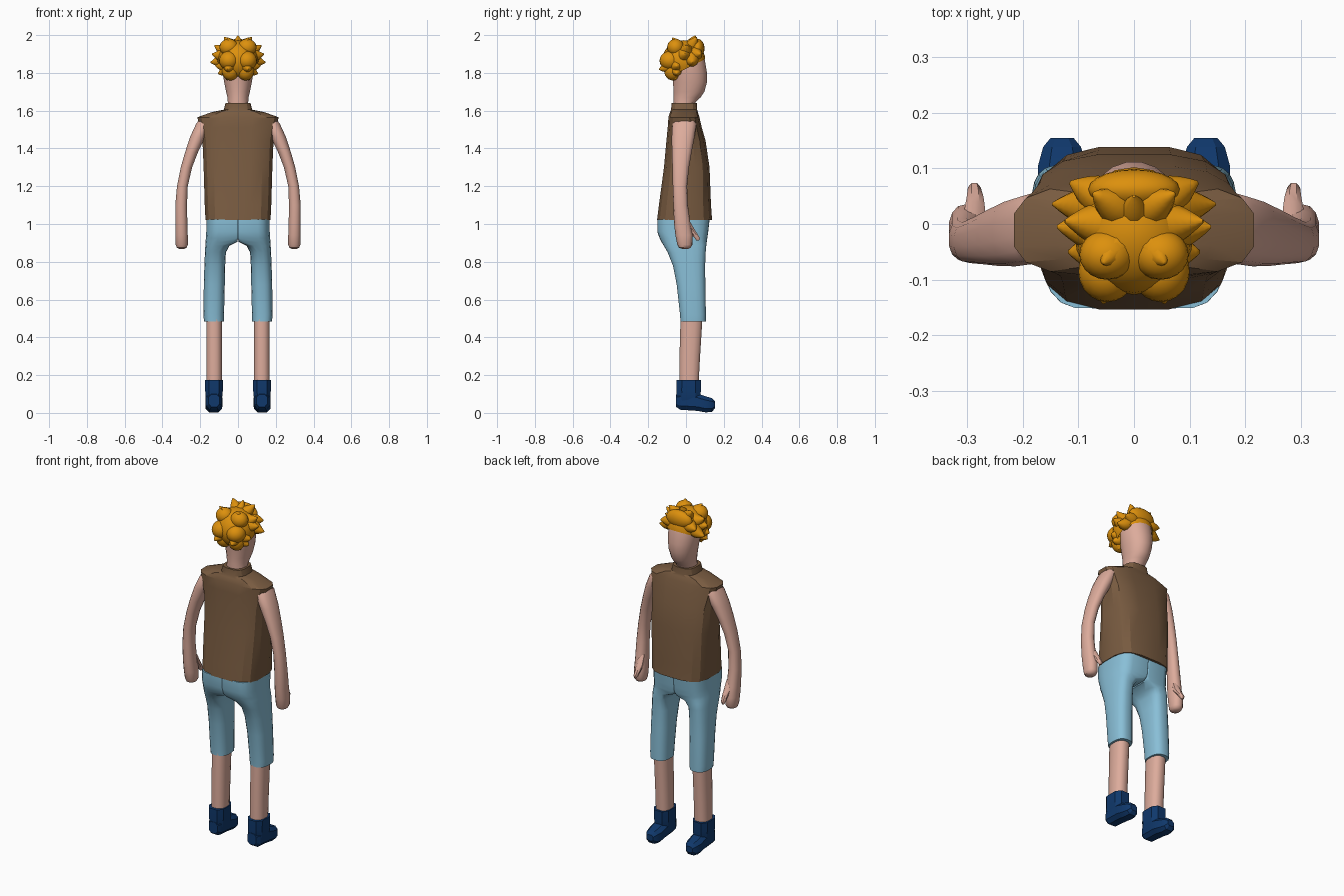
import bpy, bmesh, math
from mathutils import Vector, Matrix


def material(name, rgb):
    m = bpy.data.materials.new(name)
    m.diffuse_color = (*rgb, 1)
    return m


SKIN = material("skin", (0.72, 0.41, 0.33))
SHIRT = material("brown shirt", (0.19, 0.105, 0.052))
DENIM = material("light blue cloth", (0.25, 0.52, 0.68))
SHOE = material("navy shoe", (0.005, 0.04, 0.15))
HAIR = material("orange hair", (0.72, 0.28, 0.004))


def finish(bm, name, mat, mirror=False, angle=40):
    bmesh.ops.recalc_face_normals(bm, faces=bm.faces)
    me = bpy.data.meshes.new(name)
    bm.to_mesh(me)
    bm.free()
    ob = bpy.data.objects.new(name, me)
    bpy.context.collection.objects.link(ob)
    me.materials.append(mat)
    if mirror:
        ob.modifiers.new("mirror", "MIRROR")
    if angle:
        bpy.ops.object.select_all(action="DESELECT")
        ob.select_set(True)
        bpy.context.view_layer.objects.active = ob
        bpy.ops.object.shade_smooth_by_angle(angle=math.radians(angle))
    return ob


def power(c, e):
    return math.copysign(abs(c) ** (2 / e), c)


def loft(name, mat, rings, n=12, e=2.5, axis="z", mirror=False, angle=40):
    """Rounded cross-sections (height, low a, high a, low b, high b[, inner exponent])."""
    bm = bmesh.new()
    prev = None
    for i, (h, a0, a1, b0, b1, *inner) in enumerate(rings):
        ring = []
        for k in range(n):
            t = 2 * math.pi * (k + 0.5) / n
            c, s = math.cos(t), math.sin(t)
            ex = inner[0] if inner and c < 0 else e
            a = (a0 + a1) / 2 + (a1 - a0) / 2 * power(c, ex) / power(math.cos(math.pi / n), ex)
            b = (b0 + b1) / 2 + (b1 - b0) / 2 * power(s, ex)
            ring.append(bm.verts.new((a, b, h) if axis == "z" else (a, h, b)))
        if prev:
            for k in range(n):
                j = (k + 1) % n
                bm.faces.new((prev[k], prev[j], ring[j], ring[k]))
        if i in (0, len(rings) - 1):
            bm.faces.new(ring)
        prev = ring
    return finish(bm, name, mat, mirror, angle)


def sym(h, w, b0, b1):
    return (h, -w, w, b0, b1)


# sleeveless shirt with wide shoulders and a collar
loft("shirt", SHIRT, [
    sym(1.02, .172, -.155, .14), sym(1.10, .176, -.145, .134), sym(1.30, .182, -.118, .126),
    sym(1.44, .188, -.105, .105), sym(1.51, .202, -.098, .085), sym(1.565, .215, -.094, .072),
    sym(1.592, .14, -.086, .064), sym(1.605, .075, -.08, .06), sym(1.64, .066, -.077, .058)],
    n=16, e=3.2, angle=22)

# cropped trousers: the halves meet at the hips and part below the crotch
trousers = loft("trousers", DENIM, [
    (1.025, 0, .168, -.152, .125, 40), (.96, 0, .168, -.152, .118, 40),
    (.925, 0, .17, -.14, .113, 40), (.905, .004, .172, -.13, .11, 10),
    (.885, .045, .173, -.118, .108, 4), (.85, .064, .175, -.098, .105, 3),
    (.78, .068, .178, -.07, .102, 2.8), (.68, .07, .181, -.05, .103, 2.6),
    (.52, .074, .183, -.032, .106, 2.5), (.485, .075, .18, -.03, .106, 2.5)],
    n=20, e=2.7, mirror=True)

# lower legs
loft("lower_leg", SKIN, [
    (.15, .085, .167, -.037, .068), (.30, .085, .167, -.036, .076), (.52, .085, .168, -.03, .09)],
    mirror=True)

# ankle boots: shaft and foot
loft("boot_shaft", SHOE, [
    (.03, .095, .16, -.045, .07), (.07, .085, .17, -.052, .08),
    (.12, .08, .174, -.055, .082), (.175, .08, .175, -.055, .084)],
    n=8, e=3, mirror=True, angle=25)
loft("boot_foot", SHOE, [
    (-.052, .098, .155, .03, .10), (-.03, .088, .168, .014, .11), (.06, .083, .172, .008, .105),
    (.105, .085, .172, 0, .09), (.138, .095, .163, .004, .08), (.154, .108, .15, .025, .062)],
    n=8, e=2.8, axis="y", mirror=True, angle=25)

# arms with rounded hands
loft("arm", SKIN, [
    (1.56, .15, .20, -.05, .04), (1.53, .145, .222, -.072, .055), (1.46, .172, .254, -.076, .045),
    (1.38, .212, .280, -.075, .03), (1.30, .243, .303, -.072, .016), (1.20, .266, .323, -.07, .006),
    (1.10, .27, .332, -.067, .01), (1.00, .268, .332, -.063, .024), (.94, .266, .332, -.056, .036),
    (.89, .266, .33, -.046, .034), (.875, .272, .324, -.038, .024), (.868, .285, .31, -.02, .01)],
    n=14, e=2.3, mirror=True)
loft("thumb", SKIN, [
    (1.03, .27, .305, -.01, .012), (.98, .267, .304, -.005, .042), (.95, .27, .300, .025, .06),
    (.925, .275, .298, .045, .075), (.912, .281, .293, .055, .07)],
    n=8, e=2, mirror=True)

# neck and head
loft("head", SKIN, [
    sym(1.60, .056, -.066, .045), sym(1.645, .054, -.066, .052), sym(1.67, .056, -.066, .078),
    sym(1.70, .063, -.066, .098), sym(1.75, .073, -.07, .112), sym(1.80, .081, -.075, .112),
    sym(1.86, .085, -.08, .102), sym(1.91, .078, -.075, .09), sym(1.95, .05, -.05, .06)],
    n=20, e=2.1, angle=60)


def ellipsoid(bm, loc, size, rot=None):
    mat = Matrix.Translation(loc) @ (rot or Matrix()) @ Matrix.Diagonal((*size, 1))
    bmesh.ops.create_uvsphere(bm, u_segments=20, v_segments=12, radius=1, matrix=mat)


# hair cap, cut along a hairline that rises toward the face
bm = bmesh.new()
ellipsoid(bm, (0, -.012, 1.865), (.108, .115, .108))
bmesh.ops.bisect_plane(bm, geom=bm.verts[:] + bm.edges[:] + bm.faces[:], dist=1e-5,
                       plane_co=(0, 0, 1.822), plane_no=(0, -.5, 1), clear_inner=True)
finish(bm, "hair_cap", HAIR, angle=60)

# thick locks at the back of the head
bm = bmesh.new()
ellipsoid(bm, (.048, -.085, 1.865), (.052, .055, .05))
ellipsoid(bm, (.04, -.07, 1.81), (.045, .045, .05))
ellipsoid(bm, (.048, -.055, 1.935), (.05, .045, .045))
finish(bm, "back_locks", HAIR, mirror=True, angle=60)


def tuft(bm, base, tip, r, bend=(0, 0, 0)):
    """Tapered curved lock from the scalp to its tip."""
    base, tip, bend = Vector(base), Vector(tip), Vector(bend)
    rot = (tip - base).to_track_quat("Z", "Y").to_matrix()
    prev = None
    for i in range(7):
        t = i / 6
        c = base.lerp(tip, t) + bend * 4 * t * (1 - t)
        w = r * (1 - t ** 1.6) + .003
        ring = [bm.verts.new(c + rot @ Vector((w * math.cos(a), w * math.sin(a), 0)))
                for a in (2 * math.pi * k / 10 for k in range(10))]
        if prev:
            for k in range(10):
                j = (k + 1) % 10
                bm.faces.new((prev[k], prev[j], ring[j], ring[k]))
        prev = ring
    bm.faces.new(prev)


# pointed tufts around the sides, crown and nape
bm = bmesh.new()
D = (0, 0, -.008)
tuft(bm, (.07, .03, 1.88), (.146, .036, 1.855), .036, D)
tuft(bm, (.07, -.01, 1.90), (.138, -.005, 1.90), .036, D)
tuft(bm, (.06, .0, 1.92), (.124, .005, 1.945), .036, D)
tuft(bm, (.06, -.05, 1.85), (.118, -.05, 1.835), .036, D)
tuft(bm, (.05, -.05, 1.83), (.105, -.05, 1.795), .034, D)
tuft(bm, (.035, -.05, 1.82), (.06, -.06, 1.762), .034)
tuft(bm, (.045, -.08, 1.85), (.055, -.142, 1.818), .034, D)
tuft(bm, (.03, .03, 1.94), (.072, .055, 1.988), .032)
tuft(bm, (.03, -.04, 1.93), (.055, -.07, 1.985), .036)
tuft(bm, (.06, .05, 1.90), (.115, .075, 1.90), .034)
finish(bm, "hair_tufts", HAIR, mirror=True, angle=60)

# raised fringe ridge and centre spike
bm = bmesh.new()
ellipsoid(bm, (0, .062, 1.93), (.082, .036, .05))
tuft(bm, (0, .02, 1.95), (0, .05, 1.997), .022)
finish(bm, "fringe", HAIR, angle=60)
